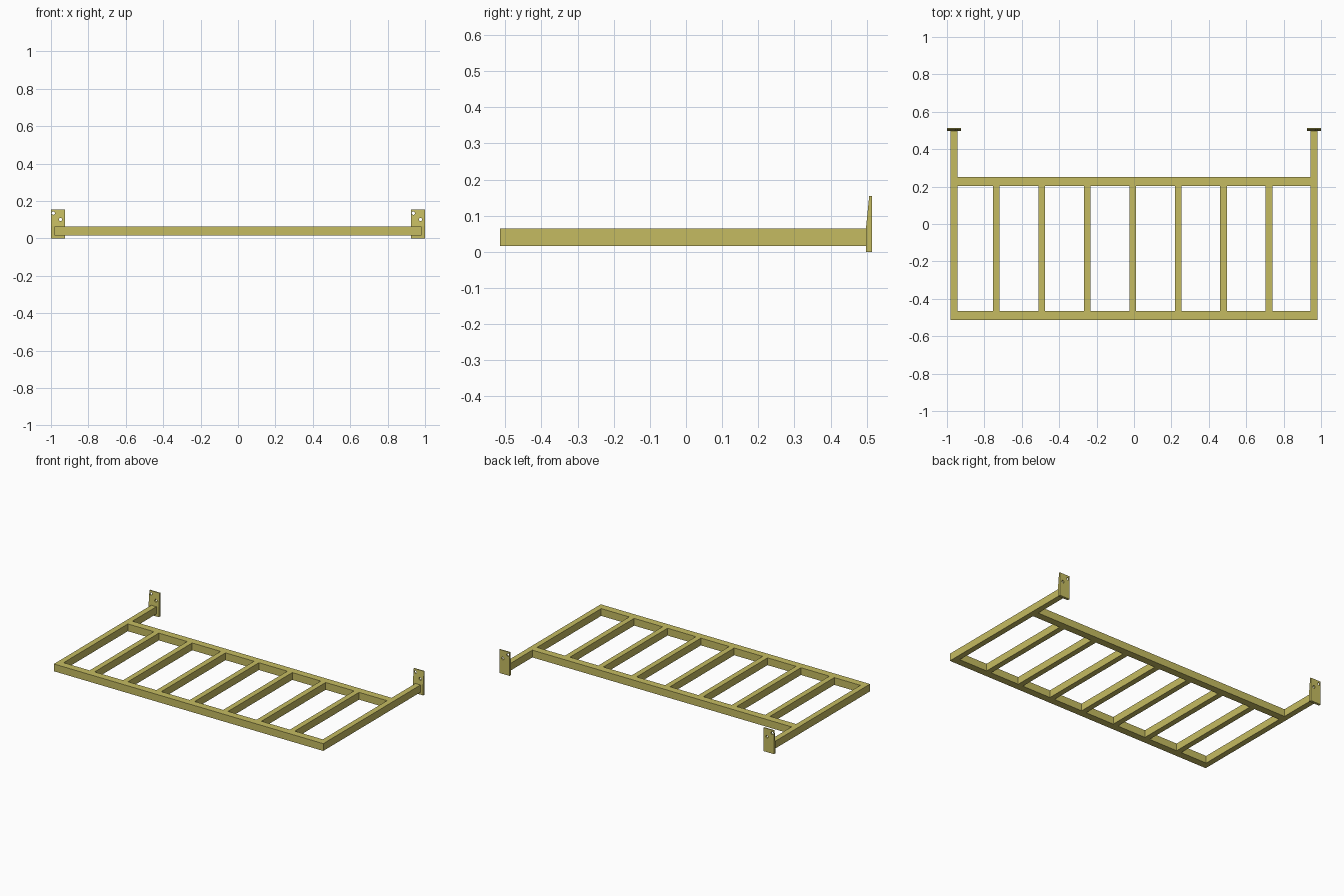
import bpy
import bmesh
import math

if "Cube" in bpy.data.objects:
    bpy.data.objects.remove(bpy.data.objects["Cube"])

mat = bpy.data.materials.new("olive_yellow_paint")
mat.diffuse_color = (0.56, 0.50, 0.12, 1)
mat.use_nodes = True
mat.node_tree.nodes["Principled BSDF"].inputs["Base Color"].default_value = mat.diffuse_color


def add_object(name, bm):
    bmesh.ops.recalc_face_normals(bm, faces=bm.faces)
    mesh = bpy.data.meshes.new(name)
    bm.to_mesh(mesh)
    bm.free()
    mesh.materials.append(mat)
    obj = bpy.data.objects.new(name, mesh)
    bpy.context.collection.objects.link(obj)
    return obj


def bar(name, x0, x1, y0, y1, z0=0.016, z1=0.064):
    bm = bmesh.new()
    bmesh.ops.create_cube(bm, size=1)
    for v in bm.verts:
        v.co = (x1 if v.co.x > 0 else x0,
                y1 if v.co.y > 0 else y0,
                z1 if v.co.z > 0 else z0)
    return add_object(name, bm)


def mounting_plate(name, cx):
    # plate profile in y-z: straight at the bottom, tapering to the top
    profile = [(0.498, 0), (0.514, 0), (0.514, 0.155), (0.507, 0.155), (0.498, 0.066)]
    bm = bmesh.new()
    face = bm.faces.new([bm.verts.new((cx - 0.0375, y, z)) for y, z in profile])
    ext = bmesh.ops.extrude_face_region(bm, geom=[face], use_keep_orig=True)
    new_verts = [g for g in ext["geom"] if isinstance(g, bmesh.types.BMVert)]
    bmesh.ops.translate(bm, verts=new_verts, vec=(0.075, 0, 0))
    plate = add_object(name, bm)

    # two screw holes, same layout on both sides
    for dx, z in ((-0.025, 0.135), (0.013, 0.101)):
        bpy.ops.mesh.primitive_cylinder_add(
            vertices=16, radius=0.009, depth=0.1,
            location=(cx + dx, 0.506, z), rotation=(math.pi / 2, 0, 0))
        cutter = bpy.context.object
        cutter.name = "hole_cutter"
        cutter.hide_render = True
        mod = plate.modifiers.new("screw_hole", 'BOOLEAN')
        mod.operation = 'DIFFERENCE'
        mod.solver = 'EXACT'
        mod.object = cutter
        bpy.context.view_layer.objects.active = plate
        bpy.ops.object.modifier_apply(modifier=mod.name)
        bpy.data.objects.remove(cutter)


# side rails and their wall plates
for side, s in (("left", -1), ("right", 1)):
    xs = sorted((s * 0.944, s * 0.981))
    bar(side + "_rail", xs[0], xs[1], -0.514, 0.499)
    mounting_plate(side + "_mounting_plate", s * 0.9625)

# long rails
bar("front_rail", -0.944, 0.944, -0.514, -0.466)
bar("back_rail", -0.944, 0.944, 0.202, 0.25)

# slats between the long rails
for i in range(7):
    cx = -0.736 + i * 0.243
    bar("slat_%d" % (i + 1), cx - 0.018, cx + 0.018, -0.466, 0.202)
